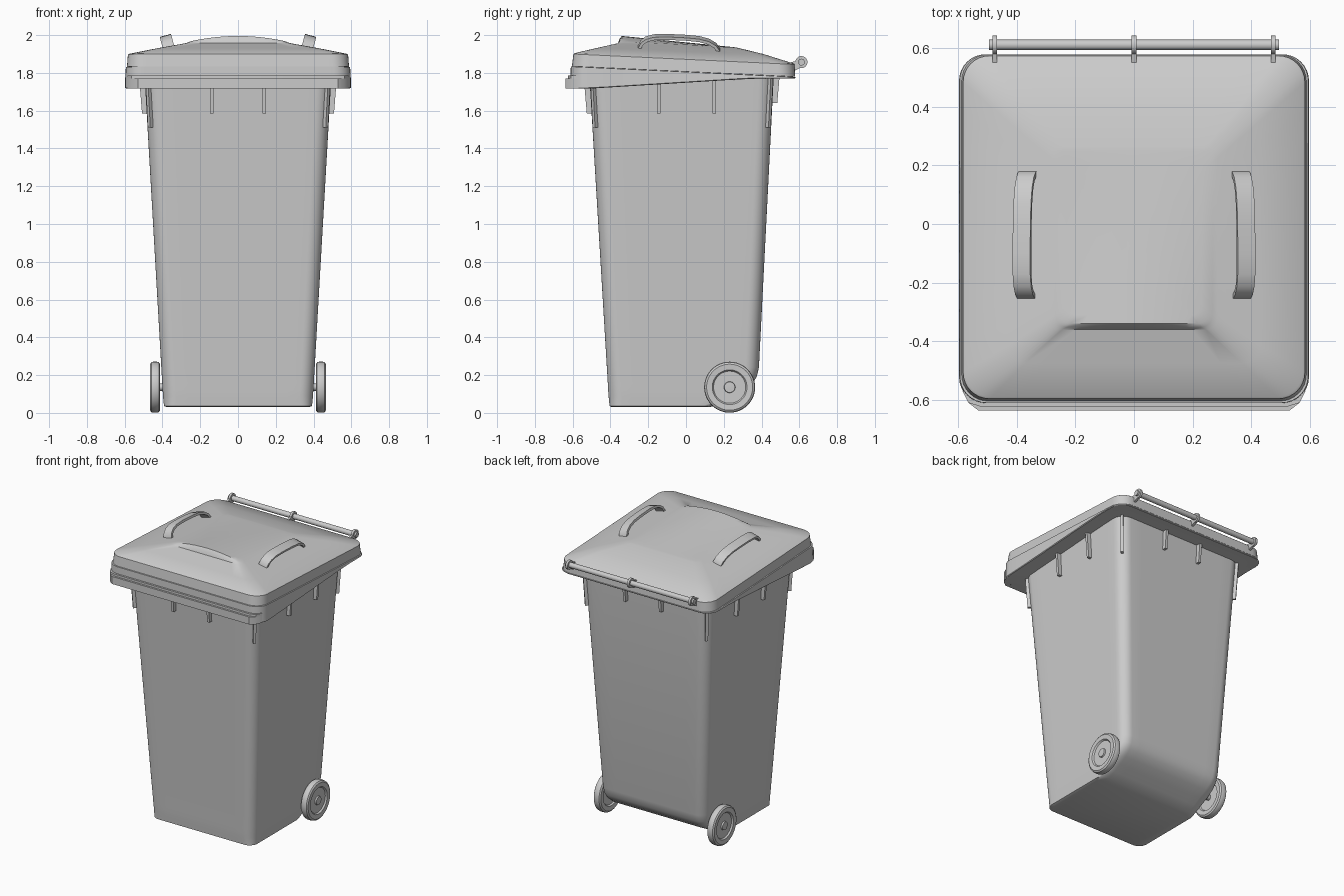
import bpy, bmesh, math
from mathutils import Vector

if "Cube" in bpy.data.objects:
    bpy.data.objects.remove(bpy.data.objects["Cube"])


def finish(name, bm, angle=30):
    bmesh.ops.recalc_face_normals(bm, faces=bm.faces[:])
    me = bpy.data.meshes.new(name)
    bm.to_mesh(me)
    bm.free()
    ob = bpy.data.objects.new(name, me)
    bpy.context.collection.objects.link(ob)
    bpy.ops.object.select_all(action='DESELECT')
    ob.select_set(True)
    bpy.context.view_layer.objects.active = ob
    bpy.ops.object.shade_smooth_by_angle(angle=math.radians(angle))
    return ob


def loft(name, rings, cap_start=True, cap_end=True, closed=False, angle=30):
    bm = bmesh.new()
    vs = [[bm.verts.new(p) for p in r] for r in rings]
    n = len(vs[0])
    pairs = list(zip(vs, vs[1:])) + ([(vs[-1], vs[0])] if closed else [])
    for a, b in pairs:
        for i in range(n):
            j = (i + 1) % n
            bm.faces.new((a[i], a[j], b[j], b[i]))
    if cap_start and not closed:
        bm.faces.new(vs[0])
    if cap_end and not closed:
        bm.faces.new(vs[-1])
    return finish(name, bm, angle)


def rrect(hx, y0, y1, r, z, arc=8, side=10):
    """Rounded rectangle ring; z is a number or a function of x, y."""
    corners = [(hx - r, y1 - r, 0), (r - hx, y1 - r, 90), (r - hx, y0 + r, 180), (hx - r, y0 + r, 270)]
    pts = []
    for k, (cx, cy, a0) in enumerate(corners):
        for i in range(arc + 1):
            a = math.radians(a0 + 90 * i / arc)
            pts.append((cx + r * math.cos(a), cy + r * math.sin(a)))
        nx, ny, na = corners[(k + 1) % 4]
        end = (nx + r * math.cos(math.radians(na)), ny + r * math.sin(math.radians(na)))
        sx, sy = pts[-1]
        for i in range(1, side):
            t = i / side
            pts.append((sx + (end[0] - sx) * t, sy + (end[1] - sy) * t))
    return [(x, y, z(x, y) if callable(z) else z) for x, y in pts]


def lathe_x(name, profile, y, z, sx=1, n=48):
    """Revolve (radius, x) points around an axis parallel to x."""
    rings = [[(sx * x, y + r * math.cos(2 * math.pi * i / n), z + r * math.sin(2 * math.pi * i / n))
              for i in range(n)] for r, x in profile]
    return loft(name, rings)


def rod(name, x0, x1, r, y, z, sx=1, n=24):
    return lathe_x(name, [(r, x0), (r, x1)], y, z, sx, n)


def lerp(a, b, t):
    return a + (b - a) * max(0, min(1, t))


# tapered bin body, with the lower back curving in over the axle
body = [(0.375, -0.39, 0.12, 0.06, 0.03), (0.392, -0.405, 0.15, 0.06, 0.036),
        (0.394, -0.407, 0.20, 0.065, 0.06), (0.397, -0.41, 0.255, 0.07, 0.09),
        (0.399, -0.412, 0.31, 0.07, 0.12), (0.401, -0.414, 0.352, 0.07, 0.155),
        (0.403, -0.416, 0.374, 0.07, 0.19), (0.406, -0.419, 0.386, 0.07, 0.24),
        (0.495, -0.512, 0.465, 0.08, 1.79)]
loft("bin_body", [rrect(*b) for b in body])


# rim and lid heights
def edge(x, y):
    return lerp(1.905, 1.85, (y + 0.6) / 1.17)


def seam(x, y):
    return edge(x, y) - 0.07


def rim_low(x, y):
    return lerp(1.717, 1.77, (y + 0.5) / 0.85)


loft("rim", [rrect(0.485, -0.505, 0.46, 0.08, rim_low),
             rrect(0.592, -0.607, 0.575, 0.09, rim_low),
             rrect(0.597, -0.612, 0.579, 0.09, lambda x, y: rim_low(x, y) + 0.004),
             rrect(0.594, -0.610, 0.579, 0.09, lambda x, y: seam(x, y) - 0.002),
             rrect(0.57, -0.58, 0.56, 0.08, seam)])

# front lip with a thin ridge above it
for nm, hw, yf, z0, z1 in (("front_lip", 0.53, -0.637, 1.718, 1.77),
                           ("front_ridge", 0.52, -0.624, 1.77, 1.785)):
    outline = [(-0.585, -0.57), (-0.565, -0.61), (-hw, yf), (hw, yf), (0.565, -0.61), (0.585, -0.57)]
    loft(nm, [[(x, y, z) for x, y in outline] for z in (z0, z1)])


# lid: skirt, sloping roof and raised centre panel arched at the front
def roof(x, y):
    return lerp(1.957, 1.935, (y + 0.36) / 0.62)


def panel(x, y):
    arch = 0.037 * max(0, 1 - (x / 0.29) ** 2)
    return roof(x, y) + 0.002 + arch * (1 - max(0, min(1, (y + 0.34) / 0.58)))


lid = [rrect(0.57, -0.585, 0.56, 0.08, seam),
       rrect(0.588, -0.604, 0.578, 0.09, seam),
       rrect(0.583, -0.596, 0.574, 0.09, lambda x, y: edge(x, y) - 0.005),
       rrect(0.577, -0.590, 0.568, 0.09, edge),
       rrect(0.43, -0.475, 0.41, 0.06, lambda x, y: 0.48 * edge(x, y) + 0.52 * roof(x, y) + 0.002),
       rrect(0.285, -0.36, 0.265, 0.04, roof),
       rrect(0.268, -0.352, 0.25, 0.04, lambda x, y: 0.4 * roof(x, y) + 0.6 * panel(x, y)),
       rrect(0.257, -0.34, 0.238, 0.04, panel)]
for s in (0.9, 0.7, 0.5, 0.3, 0.1):
    lid.append(rrect(0.257 * s, -0.051 - 0.289 * s, -0.051 + 0.289 * s, 0.04 * s, panel))
loft("lid", lid)

# lid handles: flat straps leaning outwards (y, height above the lid)
path = [(-0.25, -0.015), (-0.247, 0.01), (-0.235, 0.035), (-0.21, 0.055), (-0.17, 0.066), (-0.1, 0.068),
        (0, 0.063), (0.07, 0.056), (0.12, 0.042), (0.155, 0.02), (0.172, -0.005), (0.175, -0.03)]
tilt = math.radians(15)
for sx, side in ((-1, "left"), (1, "right")):
    rings = []
    for i, (y, h) in enumerate(path):
        a, b = path[max(i - 1, 0)], path[min(i + 1, len(path) - 1)]
        t = Vector((b[0] - a[0], b[1] - a[1])).normalized()
        ring = []
        for u, k in ((-0.031, -0.008), (0.031, -0.008), (0.031, 0.008), (-0.031, 0.008)):
            yy, hh = y - t.y * k, h + t.x * k
            ring.append((sx * (0.365 + u * math.cos(tilt) + hh * math.sin(tilt)), yy,
                         1.925 - u * math.sin(tilt) + hh * math.cos(tilt)))
        rings.append(ring)
    loft("lid_handle_" + side, rings)

# hinge bar with end discs and brackets
HY, HZ = 0.611, 1.857
rod("hinge_bar", -0.495, 0.495, 0.018, HY, HZ)
for x in (-0.475, 0, 0.475):
    rod("hinge_disc", x - 0.008, x + 0.008, 0.032, HY, HZ)
    arm = [(0.55, 1.80), (HY, HZ - 0.028), (HY, HZ + 0.012), (0.55, 1.855)]
    loft("hinge_arm", [[(x + d, y, z) for y, z in arm] for d in (-0.008, 0.008)])


# stiffening ribs under the rim, on the faces and the corners
def rib(name, base, out, z0, z1, depth=0.03):
    out = Vector(out).normalized()
    across = Vector((-out.y, out.x, 0)) * 0.009
    c = Vector(base)
    rings = []
    for z, d in ((z0, depth * 0.85), (z1, depth)):
        p = c + out * (0.055 * (z - 1.7)) + Vector((0, 0, z))
        rings.append([p - across - out * 0.03, p + across - out * 0.03,
                      p + across + out * d, p - across + out * d])
    loft(name, rings)


for s in (-1, 1):
    rib("front_rib", (s * 0.138, -0.506, 0), (0, -1, 0), 1.585, 1.73)
    rib("back_rib", (s * 0.138, 0.461, 0), (0, 1, 0), 1.64, 1.785)
    for y in (-0.145, 0.15):
        rib("side_rib", (s * 0.489, y, 0), (s, 0, 0), 1.585, 1.765)
    rib("front_corner_rib", (s * 0.465, -0.482, 0), (s, -1, 0), 1.51, 1.73, 0.022)
    rib("back_corner_rib", (s * 0.465, 0.437, 0), (s, 1, 0), 1.51, 1.785, 0.022)

# wheels with recessed faces, hubs and axle stubs
WY, WZ = 0.231, 0.136
wheel = [(0.02, 0.425), (0.085, 0.425), (0.092, 0.414), (0.122, 0.412), (0.132, 0.419), (0.135, 0.43),
         (0.135, 0.448), (0.132, 0.459), (0.122, 0.466), (0.092, 0.464), (0.085, 0.454),
         (0.03, 0.454), (0.028, 0.464), (0.01, 0.465)]
for sx, side in ((-1, "left"), (1, "right")):
    lathe_x("wheel_" + side, wheel, WY, WZ, sx)
    rod("axle_stub_" + side, 0.34, 0.43, 0.019, WY, WZ, sx)
